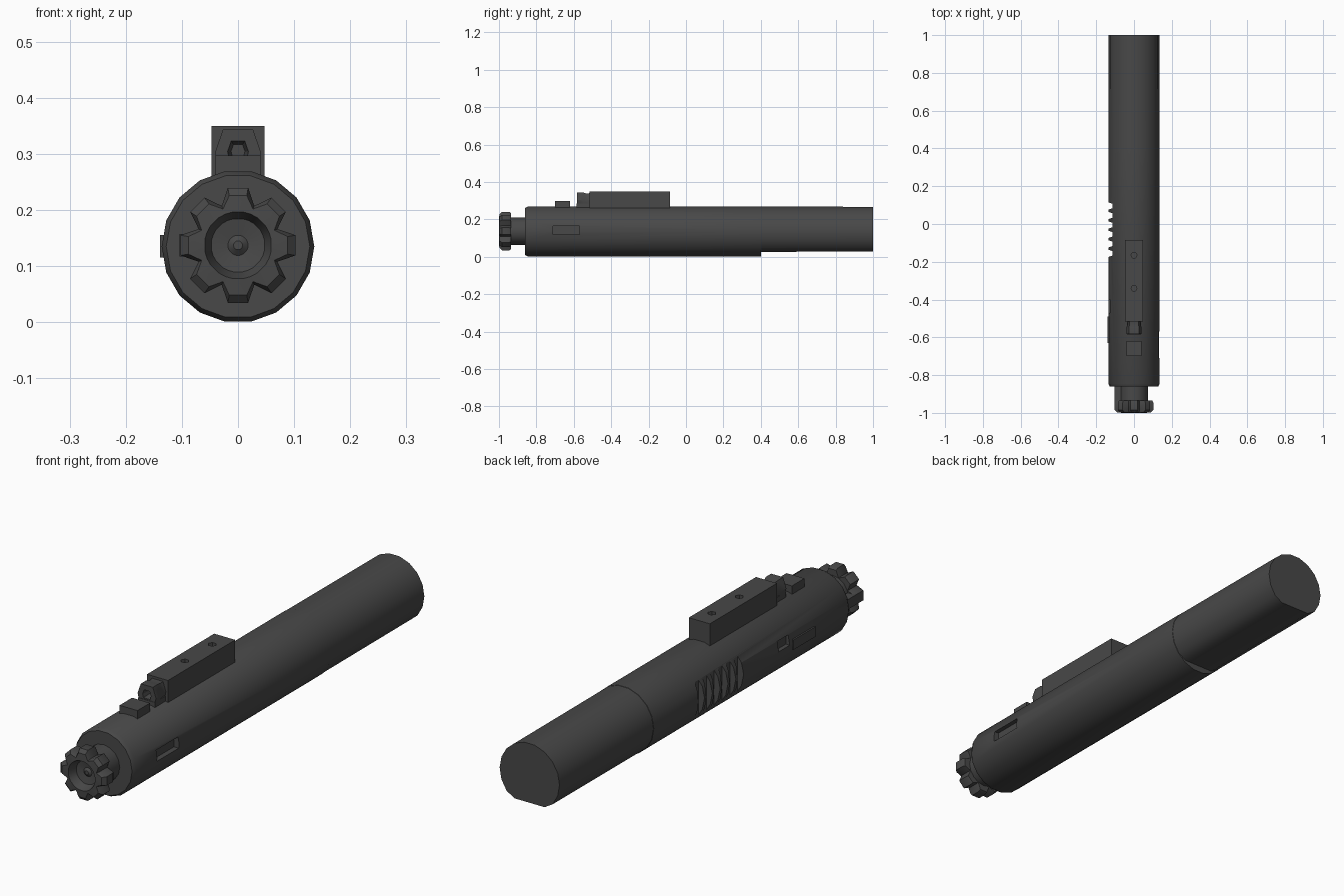
import bpy, bmesh
from math import sin, cos, radians

if "Cube" in bpy.data.objects:
    bpy.data.objects.remove(bpy.data.objects["Cube"])

mat = bpy.data.materials.new("dark_steel")
mat.diffuse_color = (0.065, 0.065, 0.065, 1)
mat.use_nodes = True
mat.node_tree.nodes["Principled BSDF"].inputs["Base Color"].default_value = mat.diffuse_color
CZ = 0.135


def loft(name, rings, smooth=40):
    """Skin equal-length rings of 3D points and cap both ends."""
    bm = bmesh.new()
    vs = [[bm.verts.new(p) for p in r] for r in rings]
    n = len(rings[0])
    for a, b in zip(vs, vs[1:]):
        for i in range(n):
            j = (i + 1) % n
            bm.faces.new((a[i], a[j], b[j], b[i]))
    bm.faces.new(vs[0])
    bm.faces.new(vs[-1][::-1])
    bmesh.ops.recalc_face_normals(bm, faces=bm.faces)
    me = bpy.data.meshes.new(name)
    bm.to_mesh(me)
    bm.free()
    me.materials.append(mat)
    ob = bpy.data.objects.new(name, me)
    bpy.context.collection.objects.link(ob)
    shade(ob, smooth)
    return ob


def shade(ob, angle):
    bpy.ops.object.select_all(action='DESELECT')
    ob.select_set(True)
    bpy.context.view_layer.objects.active = ob
    bpy.ops.object.shade_smooth_by_angle(angle=radians(angle))


def circle(y, r, n=18, cz=CZ, floor=-1):
    return [(r * cos(2 * 3.14159265 * i / n), y,
             max(floor, cz + r * sin(2 * 3.14159265 * i / n))) for i in range(n)]


def box(name, x0, x1, y0, y1, z0, z1):
    def ring(y):
        return [(x0, y, z0), (x1, y, z0), (x1, y, z1), (x0, y, z1)]
    return loft(name, [ring(y0), ring(y1)], 20)


def star(y, tip, root, lugs=8):
    pts = []
    for i in range(lugs):
        for off, r in ((-10, tip), (10, tip), (22.5, root)):
            a = radians(90 + i * 360 / lugs + off)
            pts.append((r * cos(a), y, 0.137 + r * sin(a)))
    return pts


def cut(target, cutter):
    cutter.hide_render = True
    m = target.modifiers.new("cut", 'BOOLEAN')
    m.object = cutter
    m.operation = 'DIFFERENCE'
    m.solver = 'EXACT'
    bpy.ops.object.select_all(action='DESELECT')
    bpy.context.view_layer.objects.active = target
    target.select_set(True)
    bpy.ops.object.modifier_apply(modifier=m.name)
    bpy.data.objects.remove(cutter)


# Main cylinder with a flattened underside at the rear
body = loft("carrier_body", [circle(-0.86, 0.128), circle(-0.845, 0.136), circle(0.4, 0.136),
                             circle(0.401, 0.135, floor=0.026), circle(1.0, 0.134, floor=0.028)])

# Vent recess on the right side
cut(body, box("vent_cutter", 0.112, 0.2, -0.71, -0.57, 0.12, 0.165))

# Saw-tooth notches on the left side
for k in range(6):
    y = -0.155 + 0.05 * k
    profile = [(-0.15, y - 0.024), (-0.15, y + 0.024), (-0.114, y + 0.012), (-0.114, y - 0.012)]
    cut(body, loft("notch_cutter", [[(x, yy, z) for x, yy in profile] for z in (0.0, 0.27)]))

# Small recess and raised pad on the left side
cut(body, box("side_recess_cutter", -0.2, -0.118, -0.47, -0.40, 0.14, 0.18))
shade(body, 40)
box("left_pad", -0.139, -0.10, -0.63, -0.49, 0.115, 0.155)

# Top key block with two screw sockets
key = box("top_key", -0.047, 0.047, -0.515, -0.085, 0.22, 0.35)
for y in (-0.34, -0.165):
    sock = [[(0.016 * cos(radians(60 * i)), y + 0.016 * sin(radians(60 * i)), z)
             for i in range(6)] for z in (0.335, 0.4)]
    cut(key, loft("socket_cutter", sock))
shade(key, 20)


# Short tube nose in front of the key, bored out
def nose_ring(y, s):
    half = [(0.034, 0.27), (0.041, 0.302), (0.027, 0.343)]
    pts = half + [(-x, z) for x, z in reversed(half)]
    return [(x * s, y, 0.306 + (z - 0.306) * s) for x, z in pts]


loft("key_nose", [nose_ring(-0.50, 1), nose_ring(-0.53, 0.85), nose_ring(-0.55, 1),
                  nose_ring(-0.583, 1), nose_ring(-0.583, 0.45), nose_ring(-0.54, 0.3)], 30)
box("nose_base", -0.037, 0.037, -0.585, -0.50, 0.23, 0.285)
box("top_pin_block", -0.04, 0.04, -0.70, -0.62, 0.23, 0.297)

# Bolt neck, lugged head with concave face, side claw
loft("bolt_neck", [circle(-0.95, 0.073, 16, 0.137), circle(-0.84, 0.073, 16, 0.137)])
loft("bolt_head", [star(-0.935, 0.098, 0.074), star(-0.945, 0.104, 0.076),
                   star(-0.985, 0.104, 0.076), star(-0.998, 0.09, 0.07),
                   star(-1.0, 0.06, 0.06), star(-0.965, 0.048, 0.048),
                   star(-0.96, 0.018, 0.018), star(-0.968, 0.008, 0.008)], 35)
box("side_claw", -0.104, -0.06, -0.985, -0.85, 0.117, 0.157)
